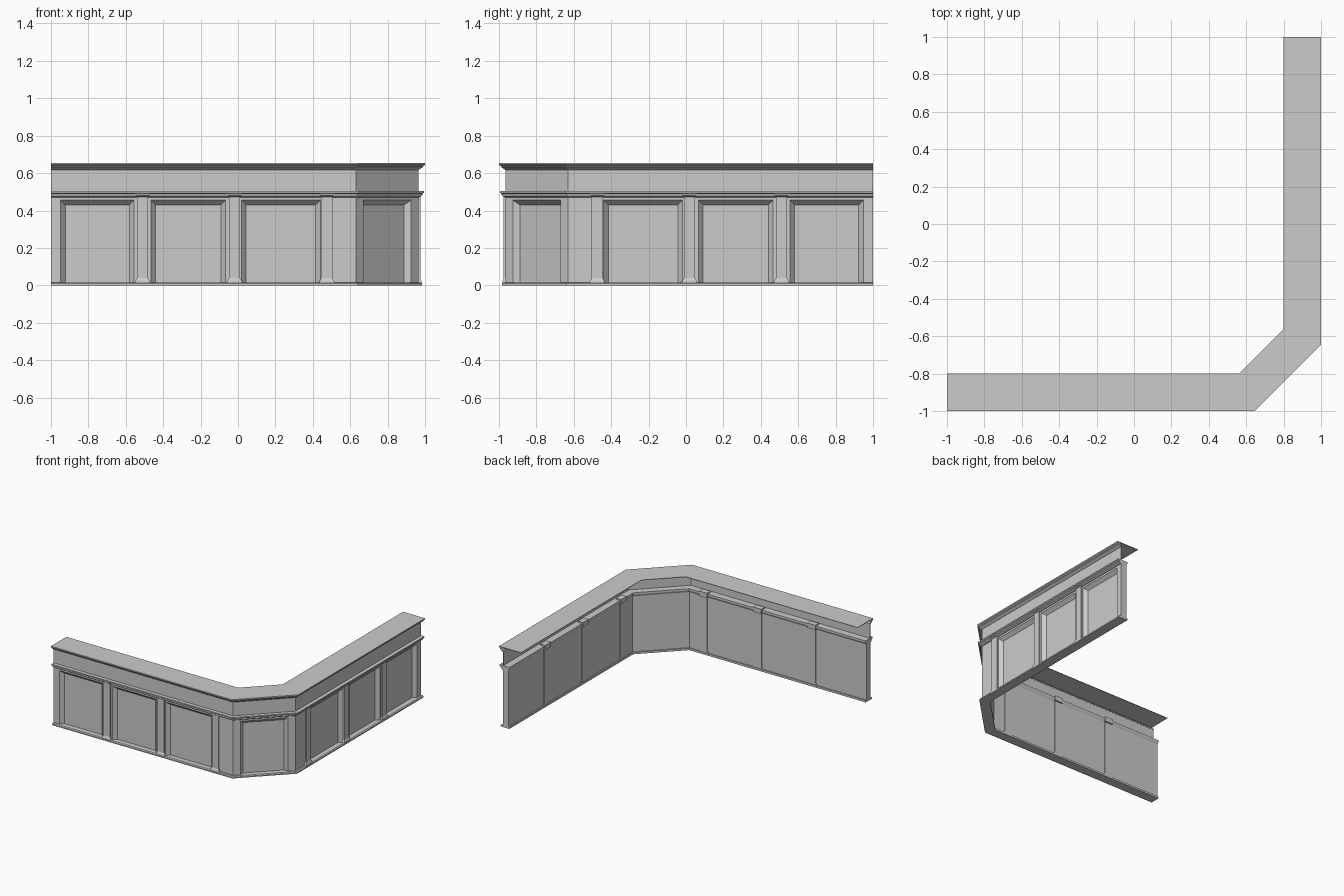
import bpy, bmesh
from mathutils import Vector

cube = bpy.data.objects.get("Cube")
if cube:
    bpy.data.objects.remove(cube, do_unlink=True)

grey = bpy.data.materials.new("plain grey")
grey.use_nodes = True
grey.diffuse_color = (0.6, 0.6, 0.6, 1)
bsdf = next(n for n in grey.node_tree.nodes if n.type == 'BSDF_PRINCIPLED')
bsdf.inputs["Base Color"].default_value = (0.6, 0.6, 0.6, 1)

CORNER = 0.645      # where the outer edge turns
MITRE = 0.414       # tan of half the 45 degree turn
FACE, PANEL, BACK = 0.035, 0.063, 0.085   # depths behind the outer edge


def finish(name, bm, recalc=True):
    if recalc:
        bmesh.ops.recalc_face_normals(bm, faces=bm.faces)
    mesh = bpy.data.meshes.new(name)
    bm.to_mesh(mesh)
    bm.free()
    mesh.materials.append(grey)
    obj = bpy.data.objects.new(name, mesh)
    bpy.context.collection.objects.link(obj)
    return obj


def bridge(bm, rings):
    """Skin closed rings one after another and cap both ends."""
    loops = [[bm.verts.new(p) for p in ring] for ring in rings]
    n = len(loops[0])
    for a, b in zip(loops, loops[1:]):
        for i in range(n):
            j = (i + 1) % n
            bm.faces.new((a[i], a[j], b[j], b[i]))
    bm.faces.new(loops[0])
    bm.faces.new(loops[-1])


def sweep(name, profile):
    """Run a (depth, height) profile round the counter with mitred corners."""
    def station(k, d, z):
        turn = CORNER - MITRE * d
        return [(-1, d - 1, z), (turn, d - 1, z), (1 - d, -turn, z), (1 - d, 1, z)][k]
    bm = bmesh.new()
    bridge(bm, [[station(k, d, z) for d, z in profile] for k in range(4)])
    return finish(name, bm)


# Each run maps (distance along, depth, height) to world space
MID = (1 + CORNER) / 2
R = 0.5 ** 0.5


def front(u, d, z):
    return Vector((u, d - 1, z))


def side(u, d, z):
    return Vector((1 - d, -u, z))


def corner(u, d, z):
    return Vector((MID + (u - d) * R, -MID + (u + d) * R, z))


def block(bm, place, u0, u1, d0, d1, z0, z1):
    bridge(bm, [[place(u, d, z) for u, d in ((u0, d0), (u1, d0), (u1, d1), (u0, d1))]
                for z in (z0, z1)])


def panelled_run(name, place, start, end, panels):
    low, high, slope = 0.015, 0.455, 0.025
    # stiles between the openings and one top rail
    bm = bmesh.new()
    edges = [start] + [u for p in panels for u in p] + [end]
    for u0, u1 in zip(edges[::2], edges[1::2]):
        block(bm, place, u0, u1, FACE, PANEL + 0.005, low, high)
    block(bm, place, start, end, FACE, PANEL + 0.005, high, 0.478)
    finish(name + "_frame", bm)
    # sloped moulding round the sides and top of each recess
    bm = bmesh.new()
    outward = place(0, 0, 0) - place(0, 1, 0)
    for u0, u1 in panels:
        outer = [(u0, low), (u0, high), (u1, high), (u1, low)]
        inner = [(u0 + slope, low), (u0 + slope, high - slope),
                 (u1 - slope, high - slope), (u1 - slope, low)]
        o = [bm.verts.new(place(u, FACE, z)) for u, z in outer]
        i = [bm.verts.new(place(u, PANEL, z)) for u, z in inner]
        for k in range(3):
            f = bm.faces.new((o[k], o[k + 1], i[k + 1], i[k]))
            f.normal_update()
            if f.normal.dot(outward) < 0:
                f.normal_flip()
    finish(name + "_panel_moulding", bm, recalc=False)


def pilaster(name, place, u):
    bm = bmesh.new()
    # half width, front depth, height: flared foot, shaft, capital
    rings = [(0.04, 0.018, 0.01), (0.04, 0.018, 0.02), (0.03, 0.025, 0.038),
             (0.03, 0.025, 0.475), (0.037, 0.014, 0.483), (0.037, 0.014, 0.497)]
    bridge(bm, [[place(u - w, d, z), place(u + w, d, z),
                 place(u + w, BACK + 0.005, z), place(u - w, BACK + 0.005, z)]
                for w, d, z in rings])
    # small block resting on the rear ledge
    block(bm, place, u - 0.037, u + 0.037, 0.055, 0.102, 0.475, 0.515)
    finish(name, bm)


# Parts that run the whole way round
sweep("base_plinth", [(0.015, 0), (0.015, 0.01), (0.022, 0.016), (0.095, 0.016), (0.095, 0)])
sweep("back_wall", [(PANEL, 0.01), (PANEL, 0.48), (BACK, 0.48), (BACK, 0.01)])
sweep("middle_moulding", [(0.03, 0.47), (0.018, 0.478), (0.018, 0.488), (0.005, 0.495),
                          (0.005, 0.505), (0.095, 0.505), (0.095, 0.49), (BACK, 0.472)])
sweep("frieze", [(FACE, 0.5), (FACE, 0.625), (0.039, 0.625), (0.039, 0.5)])
sweep("counter_top", [(0, 0.655), (0, 0.645), (0.01, 0.638), (0.012, 0.632), (0.033, 0.618),
                      (0.04, 0.618), (0.04, 0.625), (0.018, 0.648), (0.2, 0.651), (0.2, 0.655)])

# Panelled runs and pilasters, the side mirroring the front
turn = CORNER - MITRE * FACE
openings = [(-0.948, -0.555), (-0.465, -0.067), (0.018, 0.44)]
for label, place in (("front", front), ("side", side)):
    panelled_run(label, place, -1, turn, openings)
    for n, u in enumerate((-0.51, -0.018, 0.475), 1):
        pilaster(f"{label}_pilaster_{n}", place, u)

# Angled corner bay
half = (1 - CORNER) * R - MITRE * FACE
panelled_run("corner", corner, -half, half, [(-0.18, 0.18)])
